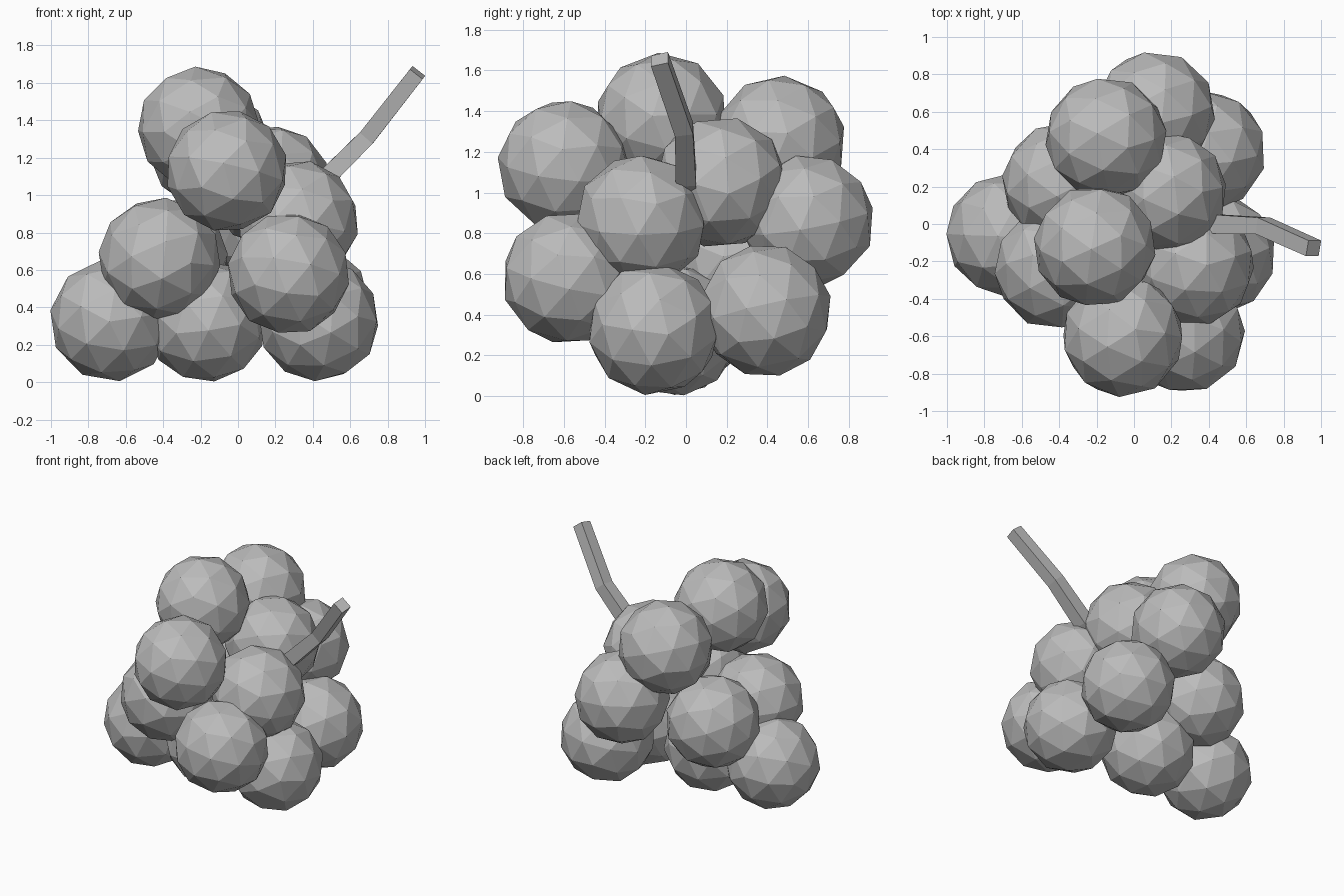
import bpy, bmesh, math, random
from mathutils import Vector, Euler

if "Cube" in bpy.data.objects:
    bpy.data.objects.remove(bpy.data.objects["Cube"])

random.seed(4)

grey = bpy.data.materials.new("plain_grey")
grey.diffuse_color = (0.5, 0.5, 0.5, 1)
grey.use_nodes = True
grey.node_tree.nodes["Principled BSDF"].inputs["Base Color"].default_value = grey.diffuse_color


def add_object(name, bm):
    mesh = bpy.data.meshes.new(name)
    bmesh.ops.recalc_face_normals(bm, faces=bm.faces)
    bm.to_mesh(mesh)
    bm.free()
    mesh.materials.append(grey)
    obj = bpy.data.objects.new(name, mesh)
    bpy.context.collection.objects.link(obj)
    return obj


# Berries: faceted balls, each turned differently
RADIUS = 0.328
berries = [
    (-0.21, -0.12, 1.36), (-0.15, 0.46, 1.25), (-0.06, -0.60, 1.13),
    (0.17, 0.17, 1.05), (0.11, 0.60, 0.86), (0.32, -0.22, 0.86),
    (-0.42, -0.24, 0.66), (-0.38, 0.22, 0.66), (0.27, -0.58, 0.58),
    (0.38, 0.39, 0.42), (0.43, -0.16, 0.33), (-0.68, -0.06, 0.33),
    (-0.17, -0.06, 0.325),
]
for i, centre in enumerate(berries):
    bm = bmesh.new()
    bmesh.ops.create_icosphere(bm, subdivisions=2, radius=RADIUS)
    berry = add_object(f"berry_{i + 1}", bm)
    berry.location = centre
    berry.rotation_euler = Euler([random.uniform(0, math.tau) for _ in range(3)])

# Stem: square bar swept along a bent path (x, y, z, half width)
path = [(0.05, 0.0, 0.80, 0.05), (0.45, 0.0, 1.07, 0.05),
        (0.69, -0.01, 1.31, 0.045), (0.96, -0.13, 1.655, 0.043)]
points = [Vector(p[:3]) for p in path]
bm = bmesh.new()
rings = []
for i, p in enumerate(points):
    along = (points[min(i + 1, len(points) - 1)] - points[max(i - 1, 0)]).normalized()
    across = along.cross(Vector((0, 1, 0))).normalized()
    side = across.cross(along)
    w = path[i][3]
    rings.append([bm.verts.new(p + w * (a * across + b * side))
                  for a, b in ((1, 1), (-1, 1), (-1, -1), (1, -1))])
for low, high in zip(rings, rings[1:]):
    for k in range(4):
        bm.faces.new((low[k], low[(k + 1) % 4], high[(k + 1) % 4], high[k]))
bm.faces.new(rings[0])
bm.faces.new(rings[-1])
add_object("stem", bm)
